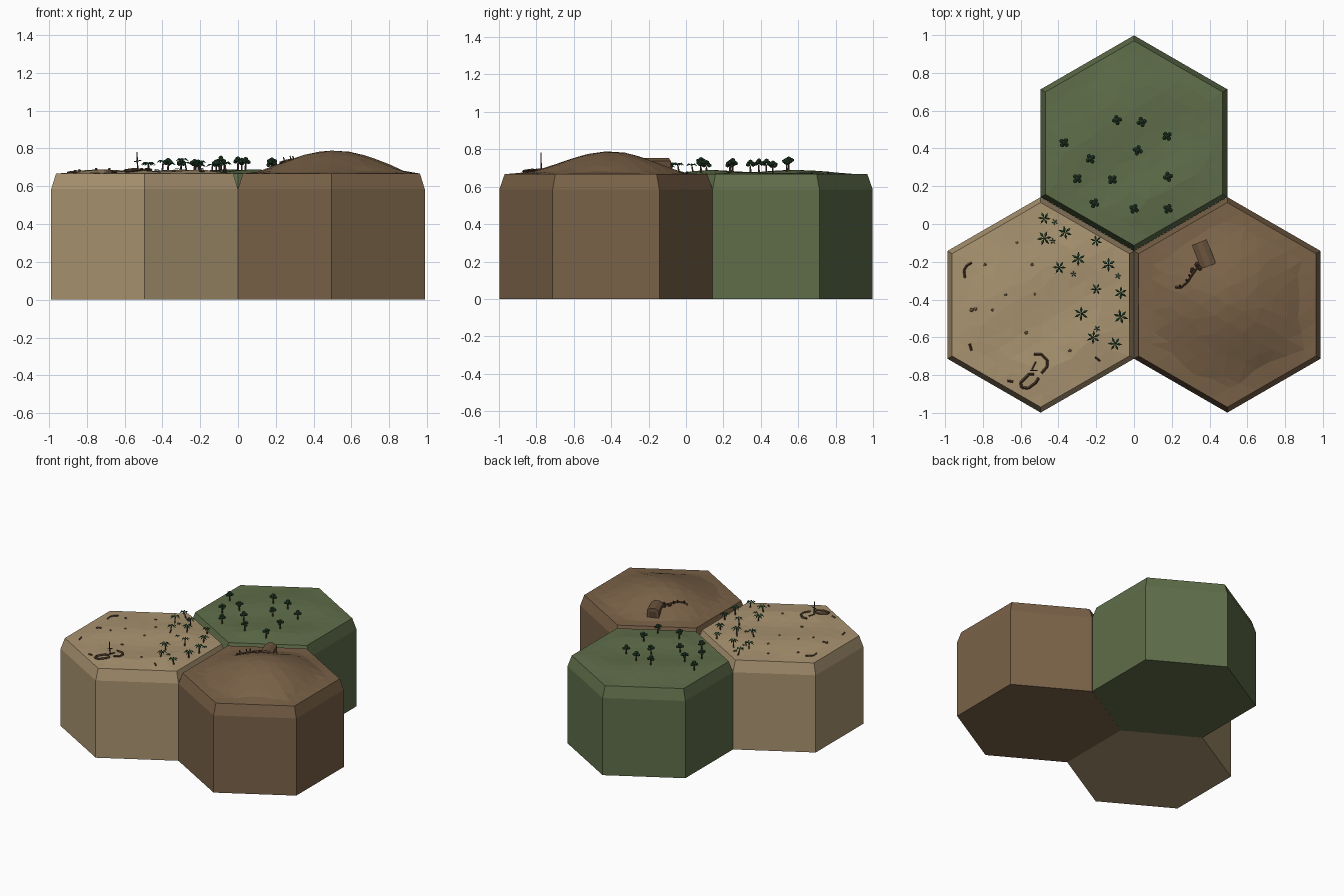
import bpy, bmesh, math, random
from mathutils import Vector, Matrix

if "Cube" in bpy.data.objects:
    bpy.data.objects.remove(bpy.data.objects["Cube"])

random.seed(4)
AP, INSET, WALL, TOP, RINGS = 0.494, 0.025, 0.585, 0.667, 6
CENTRES = {"sand": (-0.494, -0.428), "earth": (0.494, -0.428), "grass": (0, 0.428)}


def material(name, rgb):
    m = bpy.data.materials.new(name)
    m.diffuse_color = (*rgb, 1)
    m.use_nodes = True
    m.node_tree.nodes["Principled BSDF"].inputs["Base Color"].default_value = m.diffuse_color
    return m


MATS = {
    "sand": material("sand", (0.40, 0.295, 0.165)),
    "earth": material("brown earth", (0.195, 0.122, 0.064)),
    "grass": material("grass green", (0.115, 0.155, 0.068)),
    "leaf": material("dark leaf green", (0.028, 0.075, 0.033)),
    "palm": material("palm green", (0.03, 0.13, 0.055)),
    "trunk": material("trunk brown", (0.075, 0.05, 0.03)),
    "wood": material("old wood", (0.09, 0.05, 0.027)),
    "timber": material("mine timber", (0.15, 0.09, 0.048)),
    "rock": material("brown rock", (0.17, 0.105, 0.055)),
}


def finish(bm, name, mats):
    bmesh.ops.recalc_face_normals(bm, faces=bm.faces)
    me = bpy.data.meshes.new(name)
    bm.to_mesh(me)
    bm.free()
    for m in mats:
        me.materials.append(MATS[m])
    ob = bpy.data.objects.new(name, me)
    bpy.context.collection.objects.link(ob)
    return ob


def ground(kind, x, y):
    """Terrain height above a tile."""
    cx, cy = CENTRES[kind]
    edge = max(abs((x - cx) * math.cos(a) + (y - cy) * math.sin(a))
               for a in (0, math.pi / 3, 2 * math.pi / 3))
    fade = min(1, max(0, (AP - INSET - edge) / 0.15))
    h = 0.011 + 0.006 * math.sin(13 * x + 4 * y) + 0.006 * math.sin(11 * y - 7 * x + 1)
    if kind == "earth":
        r = min(math.hypot(x - 0.51, y + 0.42) / 0.48, 1)
        h = h * 0.6 + 0.122 * (0.5 + 0.5 * math.cos(math.pi * r))
    return TOP + h * fade


def hexagon(c, apothem, z):
    r = apothem / math.cos(math.pi / 6)
    return [Vector((c[0] + r * math.cos(math.radians(30 + 60 * i)),
                    c[1] + r * math.sin(math.radians(30 + 60 * i)), z)) for i in range(6)]


# Hexagonal tiles: walls, sloped rim and faceted terrain in one mesh
def tile(kind):
    c = CENTRES[kind]
    bm = bmesh.new()
    low = [bm.verts.new(p) for p in hexagon(c, AP, 0)]
    mid = [bm.verts.new(p) for p in hexagon(c, AP, WALL)]
    rings = [[bm.verts.new((*c, ground(kind, *c)))]]
    for k in range(1, RINGS + 1):
        corner = hexagon(c, (AP - INSET) * k / RINGS, 0)
        ring = []
        for i in range(6):
            for j in range(k):
                p = corner[i].lerp(corner[(i + 1) % 6], j / k)
                if k < RINGS:
                    p += Vector((random.uniform(-.02, .02), random.uniform(-.02, .02), 0))
                ring.append(bm.verts.new((p.x, p.y, ground(kind, p.x, p.y))))
        rings.append(ring)
        inner = rings[k - 1]
        for i in range(6):
            for j in range(k):
                a, b = ring[i * k + j], ring[(i * k + j + 1) % (6 * k)]
                s = inner[(i * (k - 1) + j) % len(inner)]
                bm.faces.new((a, b, s))
                if j < k - 1:
                    bm.faces.new((b, inner[(i * (k - 1) + j + 1) % len(inner)], s))
    rim = rings[-1]
    bm.faces.new(low)
    for i in range(6):
        n = (i + 1) % 6
        bm.faces.new((low[i], low[n], mid[n], mid[i]))
        bm.faces.new([mid[i], mid[n]] + [rim[(i * RINGS + j) % len(rim)]
                                         for j in range(RINGS, -1, -1)])
    finish(bm, kind + "_tile", [kind])


for kind in CENTRES:
    tile(kind)


def rod(bm, a, b, r1, r2, sides=5, mat=0):
    a, b = Vector(a), Vector(b)
    d = b - a
    m = Matrix.Translation((a + b) / 2) @ d.to_track_quat('Z', 'Y').to_matrix().to_4x4()
    vs = bmesh.ops.create_cone(bm, cap_ends=True, segments=sides, radius1=r1,
                               radius2=r2, depth=d.length, matrix=m)["verts"]
    for f in {f for v in vs for f in v.link_faces}:
        f.material_index = mat


def blob(bm, p, r, squash=1.0, mat=0):
    m = (Matrix.Translation(p) @ Matrix.Rotation(random.random() * 6, 4, 'Z')
         @ Matrix.Diagonal((1, 1, squash, 1)))
    vs = bmesh.ops.create_icosphere(bm, subdivisions=1, radius=r, matrix=m)["verts"]
    for f in {f for v in vs for f in v.link_faces}:
        f.material_index = mat


# Broadleaf trees
bm = bmesh.new()
for x, y in [(-.37, .43), (-.09, .55), (.04, .54), (.175, .465), (-.23, .345), (.02, .39),
             (-.3, .24), (-.115, .235), (.18, .25), (-.21, .11), (0, .08), (.18, .08)]:
    z = ground("grass", x, y)
    rod(bm, (x, y, z - .006), (x, y, z + .04), .006, .004)
    a0 = random.random() * 6
    for k in range(4):
        a = a0 + k * 1.6
        blob(bm, (x + .016 * math.cos(a), y + .016 * math.sin(a), z + .045 + .008 * (k % 2)),
             .013, .9, 1)
    blob(bm, (x, y, z + .061), .014, .9, 1)
finish(bm, "broadleaf_trees", ["trunk", "leaf"])


# Palms and low shrubs, each a star of folded leaves
def star(bm, c, radius, count, mat):
    a0 = random.random() * 6
    for k in range(count):
        a = a0 + k * math.tau / count
        d, s = Vector((math.cos(a), math.sin(a), 0)), Vector((-math.sin(a), math.cos(a), 0))
        c = Vector(c)
        m = c + d * radius * .55
        tip = c + d * radius - Vector((0, 0, radius * .3))
        w = radius * .17
        up = Vector((0, 0, radius * .12))
        v = [bm.verts.new(p) for p in (c, m - s * w, tip, m + s * w, m + up, m - up)]
        for i, j in ((0, 1), (1, 2), (2, 3), (3, 0)):
            for e in (4, 5):
                bm.faces.new((v[i], v[j], v[e])).material_index = mat


bm = bmesh.new()
for x, y in [(-.475, .03), (-.475, -.075), (-.365, -.045), (-.2, -.09), (-.295, -.185),
             (-.395, -.23), (-.135, -.215), (-.2, -.345), (-.07, -.365), (-.28, -.475),
             (-.07, -.49), (-.215, -.6), (-.1, -.635)]:
    z = ground("sand", x, y)
    h = random.uniform(.04, .058)
    bx, by = x + random.uniform(-.012, .012), y + random.uniform(-.012, .012)
    rod(bm, (bx, by, z - .006), (x, y, z + h), .005, .0035)
    star(bm, (x, y, z + h), random.uniform(.032, .042), 6, 1)
finish(bm, "palm_trees", ["trunk", "palm"])

bm = bmesh.new()
for x, y in [(-.42, .01), (-.43, -.09), (-.32, -.265), (-.085, -.275), (-.195, -.555)]:
    star(bm, (x, y, ground("sand", x, y) + .008), .018, 5, 0)
finish(bm, "desert_shrubs", ["palm"])

# Scattered desert stones
bm = bmesh.new()
for x, y in [(-.62, -.1), (-.79, -.215), (-.54, -.215), (-.525, -.37), (-.68, -.375),
             (-.75, -.455), (-.57, -.575), (-.34, -.67), (-.86, -.455), (-.84, -.45)]:
    blob(bm, (x, y, ground("sand", x, y) + .003), random.uniform(.008, .013), .7)
finish(bm, "desert_stones", ["rock"])


# Shipwreck hull arcs, mast and driftwood, laid along ground paths
def path(bm, pts, r, lift=.004):
    ps = [(x, y, ground("sand", x, y) + lift) for x, y in pts]
    for a, b in zip(ps, ps[1:]):
        rod(bm, a, b, r, r, 4)


bm = bmesh.new()
path(bm, [(-.53, -.69), (-.49, -.69), (-.46, -.72), (-.46, -.755), (-.49, -.79)], .007, .007)
path(bm, [(-.53, -.795), (-.555, -.795), (-.6, -.84), (-.595, -.865), (-.56, -.87),
          (-.52, -.84), (-.505, -.815)], .007, .007)
path(bm, [(-.86, -.205), (-.885, -.22), (-.9, -.245), (-.895, -.285)], .006)
path(bm, [(-.87, -.635), (-.86, -.67)], .006)
path(bm, [(-.205, -.705), (-.18, -.725)], .005)
path(bm, [(-.67, -.83), (-.64, -.835)], .006)
path(bm, [(-.52, -.73), (-.54, -.77)], .004)
rod(bm, (-.53, -.775, .665), (-.535, -.775, .782), .005, .003)
rod(bm, (-.55, -.775, .73), (-.512, -.775, .737), .003, .003)
finish(bm, "shipwreck_timbers", ["wood"])

# Mine entrance: ridged timber shed running out of the slope
bm = bmesh.new()
prof = [(-.042, -.05), (-.042, .02), (-.015, .036), (.015, .036), (.042, .02), (.042, -.05)]
M = Matrix.Translation((.37, -.16, .717)) @ Matrix.Rotation(math.atan2(.05, .13), 4, 'Z')
ends = [[bm.verts.new(M @ Vector((x, y, z))) for x, z in prof] for y in (-.068, .068)]
for e in ends:
    bm.faces.new(e)
for i in range(6):
    n = (i + 1) % 6
    bm.faces.new((ends[0][i], ends[0][n], ends[1][n], ends[1][i]))
vs = [bm.verts.new(M @ Vector((x, .0695, z)))
      for x, z in [(-.026, -.045), (-.026, .01), (.026, .01), (.026, -.045)]]
bm.faces.new(vs).material_index = 1
finish(bm, "mine_entrance", ["timber", "wood"])

# Spoil heap and broken track beside the mine
bm = bmesh.new()
for x, y, r in [(.335, -.215, .016), (.35, -.235, .013), (.305, -.25, .01), (.31, -.24, .012)]:
    blob(bm, (x, y, ground("earth", x, y) + .005), r, .8)
trail = [(.22, -.335), (.25, -.335), (.285, -.305), (.3, -.28), (.335, -.23)]
ps = [(x, y, ground("earth", x, y) + .006) for x, y in trail]
for a, b in zip(ps, ps[1:]):
    rod(bm, a, b, .006, .006, 4)
for x, y, _ in ps[1:4]:
    z = ground("earth", x, y)
    rod(bm, (x, y, z - .005), (x - .01, y + .012, z + .025), .005, .004, 4)
finish(bm, "spoil_and_track", ["wood"])
